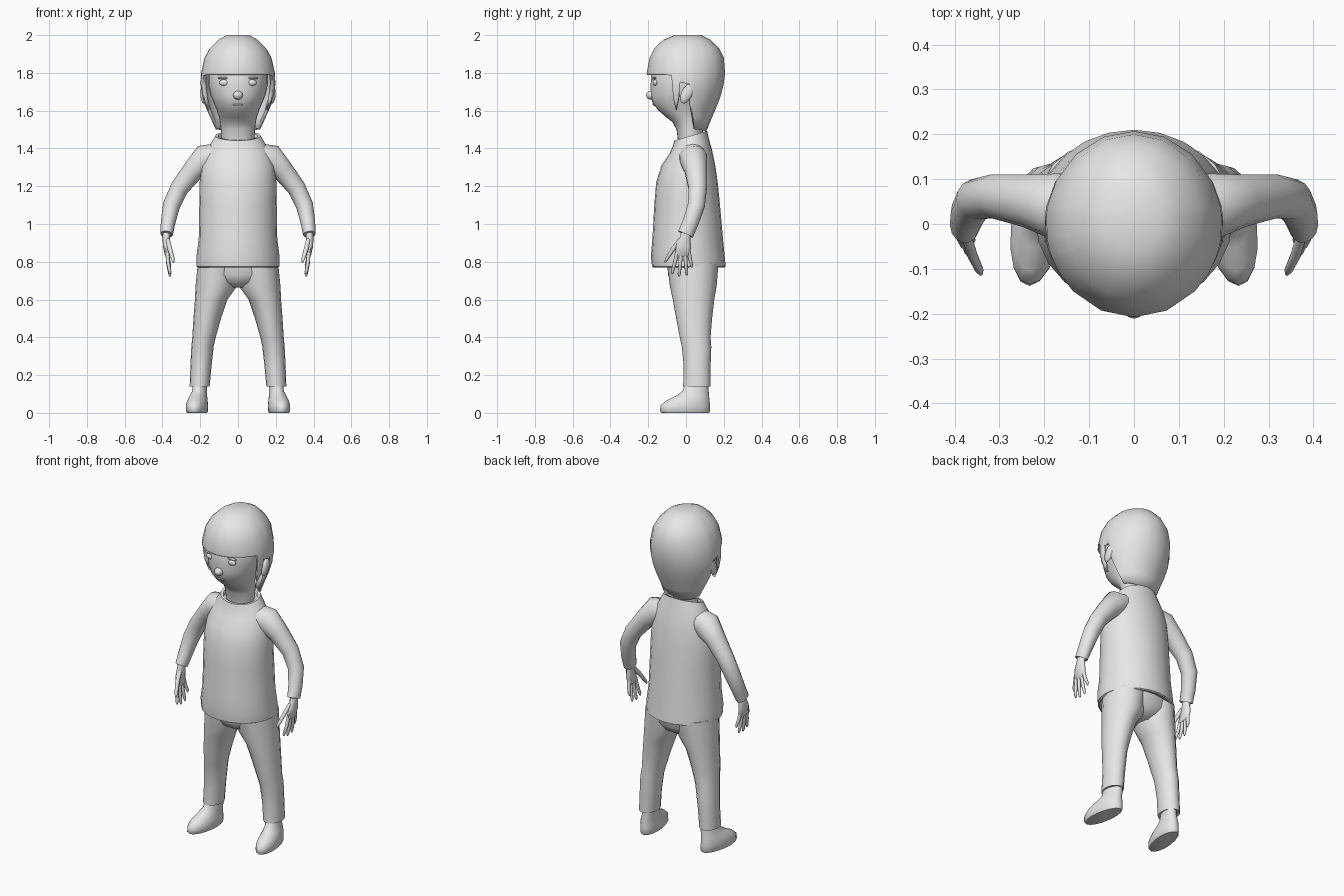
import bpy, bmesh, math
from mathutils import Vector

grey = bpy.data.materials.new("plain grey")
grey.diffuse_color = (0.8, 0.8, 0.8, 1)


def finish(name, bm, angle=50):
    bmesh.ops.recalc_face_normals(bm, faces=bm.faces)
    me = bpy.data.meshes.new(name)
    bm.to_mesh(me)
    bm.free()
    me.materials.append(grey)
    ob = bpy.data.objects.new(name, me)
    bpy.context.collection.objects.link(ob)
    bpy.ops.object.select_all(action='DESELECT')
    ob.select_set(True)
    bpy.context.view_layer.objects.active = ob
    bpy.ops.object.shade_smooth_by_angle(angle=math.radians(angle))
    return ob


def skin(name, rings, angle=50):
    """Bridge rings of points and cap both ends."""
    bm = bmesh.new()
    vs = [[bm.verts.new(p) for p in r] for r in rings]
    n = len(vs[0])
    for a, b in zip(vs, vs[1:]):
        for i in range(n):
            j = (i + 1) % n
            bm.faces.new((a[i], a[j], b[j], b[i]))
    bm.faces.new(vs[0])
    bm.faces.new(vs[-1])
    return finish(name, bm, angle)


def loft(name, rows, sides=20, mirror=1, shear=0, angle=50):
    """Level ellipses: (z, centre x, half width, front y, back y, tilt)."""
    rings = []
    for z, cx, rx, yf, yb, tilt in rows:
        cy, ry = (yf + yb) / 2, (yb - yf) / 2
        ring = []
        for i in range(sides):
            t = math.tau * i / sides
            dy = ry * math.sin(t)
            ring.append((mirror * (cx + rx * math.cos(t) + shear * dy), cy + dy, z + tilt * dy))
        rings.append(ring)
    return skin(name, rings, angle)


def tube(name, path, sides=12, mirror=1):
    """Round limb along points: (x, y, z, radius sideways, radius front-back)."""
    pts = [Vector(p[:3]) for p in path]
    rings = []
    for k, p in enumerate(path):
        d = (pts[min(k + 1, len(pts) - 1)] - pts[max(k - 1, 0)]).normalized()
        u = Vector((0, 1, 0)).cross(d).normalized()
        v = d.cross(u)
        ring = []
        for i in range(sides):
            t = math.tau * i / sides
            q = pts[k] + u * p[3] * math.cos(t) + v * p[4] * math.sin(t)
            ring.append((q.x * mirror, q.y, q.z))
        rings.append(ring)
    return skin(name, rings, 60)


def blob(name, loc, size, tilt=0):
    bm = bmesh.new()
    bmesh.ops.create_uvsphere(bm, u_segments=12, v_segments=8, radius=1)
    c, s = math.cos(tilt), math.sin(tilt)
    for v in bm.verts:
        x, y, z = (v.co[i] * size[i] for i in range(3))
        v.co = (loc[0] + x, loc[1] + y * c + z * s, loc[2] - y * s + z * c)
    return finish(name, bm, 80)


# Sweater body with tilted neck opening
loft("sweater", [
    (.79, 0, .17, -.13, .16, 0), (.77, 0, .21, -.172, .202, 0), (.775, 0, .22, -.18, .21, 0),
    (.83, 0, .22, -.186, .205, 0), (.92, 0, .208, -.178, .196, 0), (1.1, 0, .205, -.168, .18, 0),
    (1.22, 0, .203, -.158, .168, 0), (1.31, 0, .193, -.13, .155, 0), (1.38, 0, .17, -.09, .138, .1),
    (1.43, 0, .142, -.07, .122, .2), (1.467, 0, .12, -.062, .112, .29), (1.465, 0, .105, -.05, .1, .29),
    (1.45, 0, .1, -.045, .095, .29)], 24)

# Neck and face
loft("head", [
    (1.42, 0, .085, -.04, .09, 0), (1.5, 0, .09, -.05, .09, 0), (1.54, 0, .095, -.072, .1, 0),
    (1.565, 0, .1, -.105, .1, 0), (1.6, 0, .112, -.145, .11, 0), (1.64, 0, .128, -.177, .13, 0),
    (1.68, 0, .145, -.187, .15, 0), (1.74, 0, .158, -.187, .16, 0), (1.85, 0, .16, -.18, .17, 0),
    (1.93, 0, .1, -.12, .12, 0)], 24)
blob("nose", (0, -.183, 1.682), (.026, .028, .024))
blob("mouth", (0, -.168, 1.632), (.026, .009, .006))

# Hair: shell whose lower edge depends on the angle from the front
PROFILE = [  # z, half width, centre y, front depth, back depth
    (2.0, .06, .01, .07, .07), (1.975, .105, .005, .125, .125), (1.93, .15, 0, .168, .175),
    (1.88, .178, 0, .193, .2), (1.8, .196, 0, .208, .207), (1.72, .2, 0, .2, .197),
    (1.65, .186, 0, .19, .175), (1.6, .167, 0, .18, .153), (1.49, .115, .035, .1, .072)]
EDGE = [(0, 1.79), (22, 1.79), (44, 1.79), (58, 1.79), (68, 1.785), (69.5, 1.66), (73, 1.6),
        (78, 1.66), (81, 1.75), (95, 1.74), (98, 1.64), (102, 1.5), (118, 1.5), (139, 1.495), (160, 1.49), (180, 1.49)]


def hair_point(deg, z):
    for a, b in zip(PROFILE, PROFILE[1:]):
        if z >= b[0] - 1e-6:
            f = (a[0] - z) / (a[0] - b[0])
            w, cy, rf, rb = (a[i] + (b[i] - a[i]) * f for i in range(1, 5))
            break
    t = math.radians(deg)
    c = math.cos(t)
    return (w * math.sin(t), cy - c * (rf if c > 0 else rb), z)


bm = bmesh.new()
top = bm.verts.new((0, .01, 2.0))
columns = EDGE + [(360 - d, z) for d, z in EDGE[-2:0:-1]]
LEVELS = [2.0, 1.975, 1.93, 1.88, 1.8]
grid = []
for deg, low in columns:
    zs = [min(2.0, max(z, low)) for z in LEVELS]
    zs += [1.8 + (low - 1.8) * k / 5 for k in range(1, 6)]
    grid.append([bm.verts.new(hair_point(deg, z)) for z in zs])
for i, a in enumerate(grid):
    b = grid[(i + 1) % len(grid)]
    bm.faces.new((top, a[0], b[0]))
    for k in range(len(a) - 1):
        bm.faces.new((a[k], a[k + 1], b[k + 1], b[k]))
hair = finish("hair", bm, 70)
solid = hair.modifiers.new("thickness", 'SOLIDIFY')
solid.thickness, solid.offset = .018, -1

# Trouser seat
loft("trouser_seat", [(.665, 0, .07, -.03, .1, 0), (.69, 0, .13, -.075, .14, 0),
                      (.73, 0, .2, -.095, .165, 0), (.8, 0, .205, -.1, .175, 0)], 24)

for side, m in (("right", -1), ("left", 1)):
    # Face details and ears
    blob(side + "_eye", (m * .072, -.163, 1.748), (.027, .013, .017))
    blob(side + "_brow", (m * .075, -.166, 1.772), (.032, .01, .006))
    blob(side + "_ear", (m * .183, .005, 1.69), (.016, .03, .056), .45)

    # Trouser leg
    loft(side + "_trouser_leg", [
        (.79, .105, .108, -.1, .172, 0), (.67, .115, .11, -.085, .162, 0), (.6, .142, .086, -.07, .15, 0),
        (.5, .163, .073, -.052, .138, 0), (.4, .18, .062, -.033, .13, 0), (.35, .188, .059, -.022, .134, 0),
        (.25, .196, .056, -.012, .13, 0), (.14, .203, .053, -.015, .13, 0), (.145, .203, .045, -.006, .12, 0)],
        16, m)

    # Shoe, toe turned outwards
    loft(side + "_shoe", [
        (0, .217, .05, -.13, .122, 0), (.008, .217, .056, -.138, .128, 0), (.04, .217, .057, -.135, .127, 0),
        (.065, .215, .053, -.105, .125, 0), (.09, .21, .046, -.055, .122, 0), (.115, .203, .04, -.018, .12, 0),
        (.17, .2, .037, 0, .117, 0)], 16, m, -.12)

    # Sleeve
    tube(side + "_sleeve", [
        (.1, .03, 1.37, .06, .07), (.17, .04, 1.345, .08, .075), (.235, .052, 1.285, .058, .06),
        (.31, .062, 1.19, .049, .05), (.352, .055, 1.1, .046, .046), (.37, .025, 1.01, .039, .043),
        (.378, -.003, .945, .033, .043), (.378, -.002, .95, .026, .034)], 14, m)

    # Palm, fingers and thumb
    tube(side + "_palm", [(.378, 0, .965, .02, .026), (.379, -.004, .93, .02, .028),
                          (.38, -.012, .885, .018, .042), (.374, -.018, .84, .014, .042),
                          (.371, -.018, .828, .008, .034)], 10, m)
    for finger, y0, y1, z1 in (("index", -.046, -.072, .735), ("middle", -.026, -.036, .722),
                               ("ring", -.006, .004, .727), ("little", .014, .03, .77)):
        tube(f"{side}_{finger}_finger", [
            (.375, y0, .855, .01, .011), (.37, (y0 + y1) / 2, (.855 + z1) / 2, .01, .01),
            (.361, y1, z1 + .012, .008, .008), (.359, y1, z1, .004, .004)], 8, m)
    tube(side + "_thumb", [(.372, -.03, .915, .012, .014), (.36, -.07, .865, .012, .012),
                           (.345, -.102, .815, .01, .009), (.341, -.112, .797, .004, .004)], 8, m)
